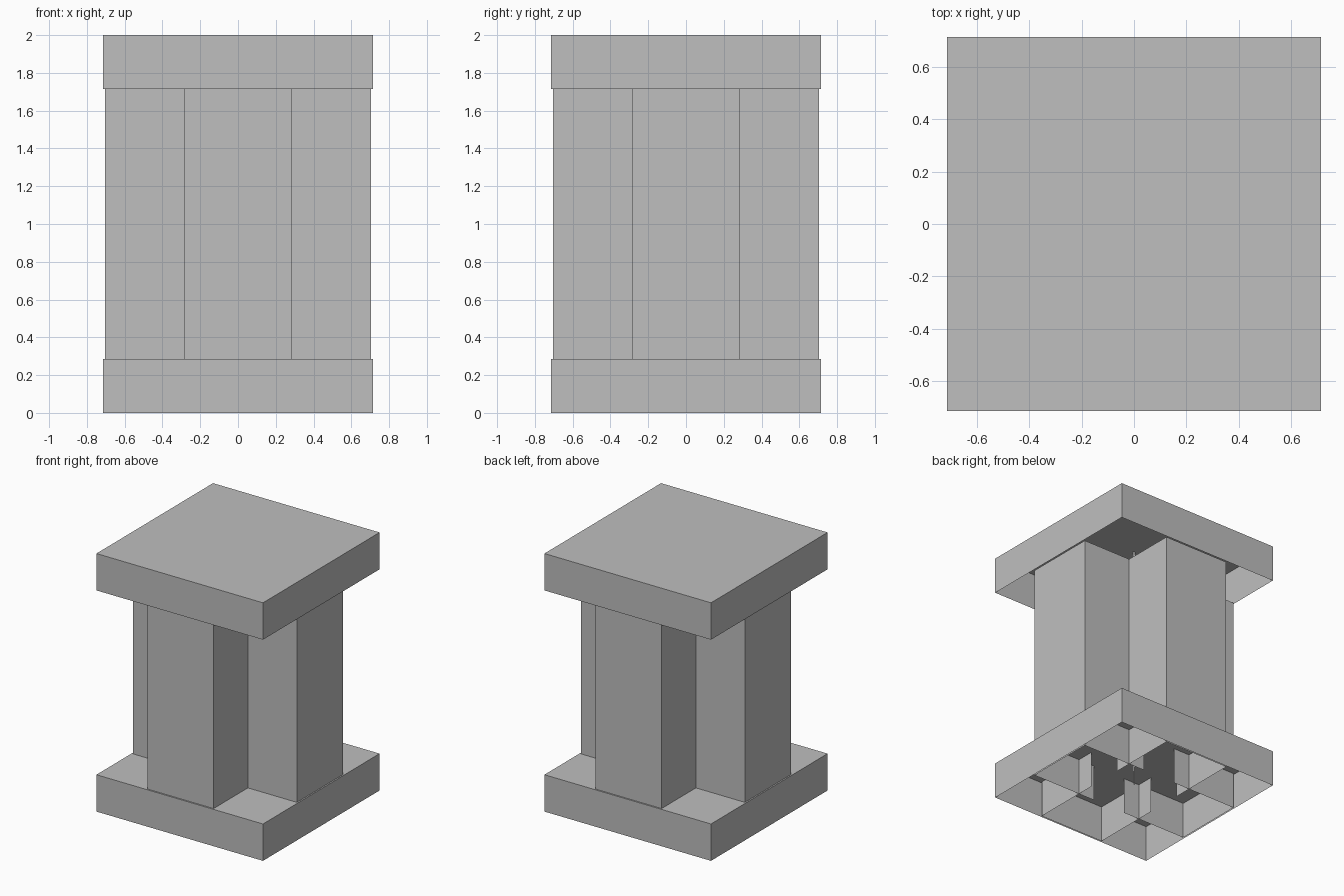
import bpy
import bmesh

SLAB = 0.714      # half width of the base and cap
ARM = 0.703       # reach of the column arms
CORE = 0.283      # half width of the column arms
STUB = 0.14       # length of the inner wall stubs
STEP = 0.2857     # slab height
HEIGHT = 2.0

if "Cube" in bpy.data.objects:
    bpy.data.objects.remove(bpy.data.objects["Cube"], do_unlink=True)

# One plain grey stone colour
stone = bpy.data.materials.new("stone_grey")
stone.use_nodes = True
grey = (0.52, 0.52, 0.52, 1)
stone.diffuse_color = grey
stone.node_tree.nodes["Principled BSDF"].inputs["Base Color"].default_value = grey


def finish(name, bm):
    mesh = bpy.data.meshes.new(name)
    bm.to_mesh(mesh)
    bm.free()
    mesh.materials.append(stone)
    obj = bpy.data.objects.new(name, mesh)
    bpy.context.collection.objects.link(obj)
    return obj


def shell(name, outline, low, high):
    """Extrude an anticlockwise outline into walls with a top and an open underside."""
    bm = bmesh.new()
    bottom = [bm.verts.new((x, y, low)) for x, y in outline]
    top = [bm.verts.new((x, y, high)) for x, y in outline]
    for i in range(len(outline)):
        j = (i + 1) % len(outline)
        bm.faces.new((bottom[i], bottom[j], top[j], top[i]))
    bm.faces.new(top)
    return finish(name, bm)


def turned(points):
    """Repeat points in all four quarter turns."""
    result = []
    for _ in range(4):
        result += points
        points = [(-y, x) for x, y in points]
    return result


# Base and cap, both hollow from below
square = turned([(SLAB, SLAB)])
shell("base", square, 0, STEP)
shell("cap", square, HEIGHT - STEP, HEIGHT)

# Cross-shaped column, reaching down into the hollow base
cross = turned([(ARM, -CORE), (ARM, CORE), (CORE, CORE)])
shell("column", cross, 0, HEIGHT - STEP)

# Short inner walls that narrow the passage from each arm to the core
bm = bmesh.new()
for side in (-1, 1):
    ends = [(CORE, side * CORE), (CORE, side * (CORE - STUB))]
    for (ax, ay), (bx, by) in zip(turned(ends)[::2], turned(ends)[1::2]):
        bm.faces.new([bm.verts.new(p) for p in (
            (ax, ay, 0), (bx, by, 0), (bx, by, STEP), (ax, ay, STEP))])
finish("inner_walls", bm)

# Thin central spike under the base top and the cap top
for name, high in (("base_spike", STEP), ("cap_spike", HEIGHT)):
    bm = bmesh.new()
    tip = bm.verts.new((0, 0, high - STEP))
    ring = [bm.verts.new((x, y, high - 0.001)) for x, y in turned([(0.012, 0)])]
    for i in range(4):
        bm.faces.new((ring[i], tip, ring[(i + 1) % 4]))
    finish(name, bm)
